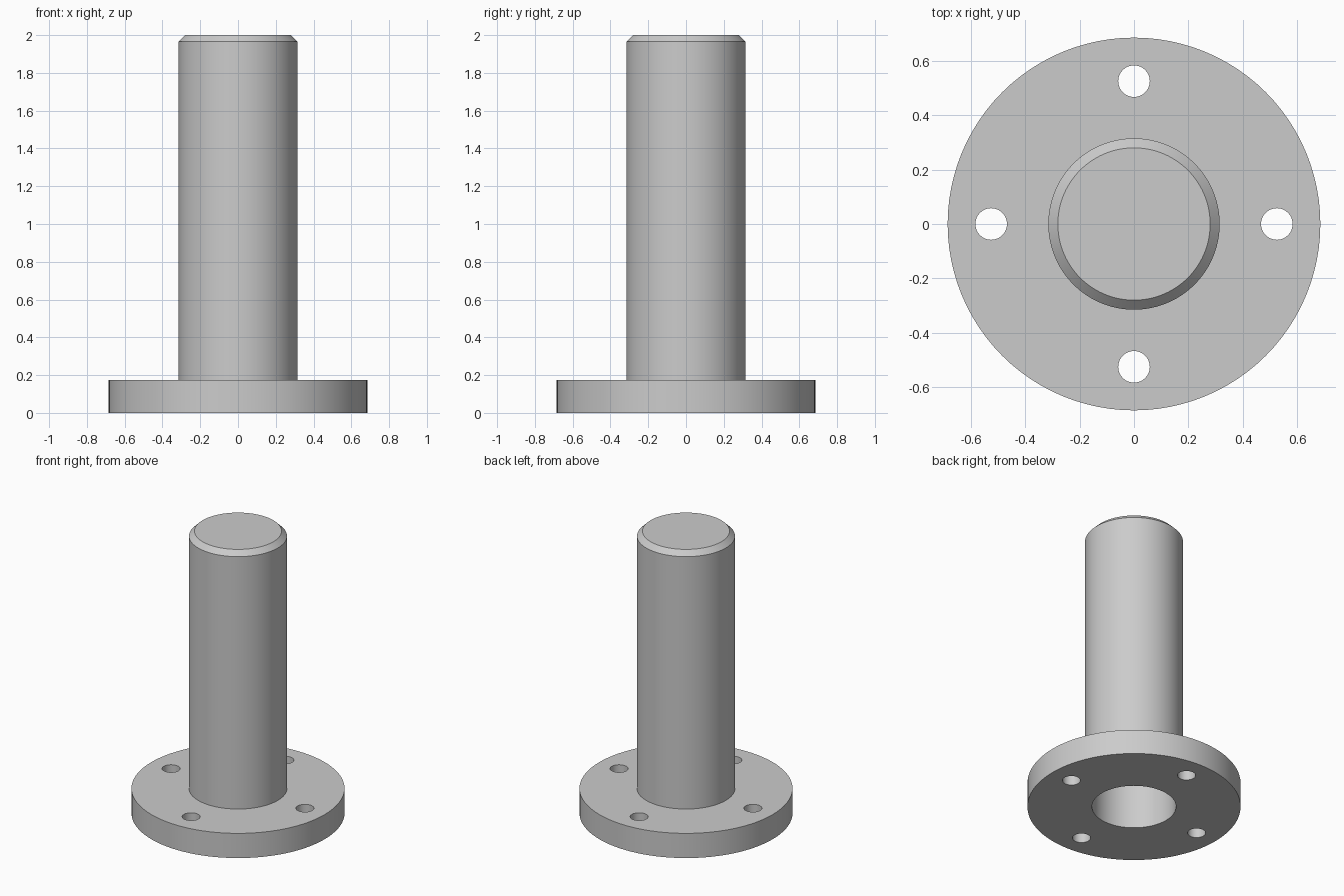
import bpy
import bmesh
from math import radians, tau
from mathutils import Matrix, Vector

SEGMENTS = 96

if "Cube" in bpy.data.objects:
    bpy.data.objects.remove(bpy.data.objects["Cube"], do_unlink=True)

# Plain steel grey
steel = bpy.data.materials.new("steel_grey")
steel.use_nodes = True
steel.diffuse_color = (0.6, 0.6, 0.6, 1)
steel.node_tree.nodes["Principled BSDF"].inputs["Base Color"].default_value = steel.diffuse_color


def add_object(name, bm):
    bmesh.ops.recalc_face_normals(bm, faces=bm.faces)
    mesh = bpy.data.meshes.new(name)
    bm.to_mesh(mesh)
    bm.free()
    mesh.materials.append(steel)
    obj = bpy.data.objects.new(name, mesh)
    bpy.context.collection.objects.link(obj)
    return obj


def lathe(name, profile):
    """Revolve (radius, height) points, flat discs closing the axis ends."""
    bm = bmesh.new()
    verts = [bm.verts.new((r, 0, z)) for r, z in profile]
    edges = [bm.edges.new(pair) for pair in zip(verts, verts[1:])]
    bmesh.ops.spin(bm, geom=verts + edges, cent=(0, 0, 0), axis=(0, 0, 1),
                   angle=tau, steps=SEGMENTS, use_merge=True)
    bmesh.ops.remove_doubles(bm, verts=bm.verts, dist=0.0001)
    # Close the post top and the blind end of the bore with single discs
    rims = [e for e in bm.edges if e.is_boundary]
    bmesh.ops.holes_fill(bm, edges=rims, sides=0)
    return add_object(name, bm)


# Post with chamfered top, round flange and blind bore from below
body = lathe("flanged_post", [
    (0.28, 2.0), (0.315, 1.965), (0.315, 0.175), (0.685, 0.175),
    (0.685, 0.0), (0.27, 0.0), (0.27, 1.9),
])

# Four bolt holes through the flange
bm = bmesh.new()
for i in range(4):
    centre = Matrix.Rotation(i * tau / 4, 3, "Z") @ Vector((0.525, 0, 0.09))
    bmesh.ops.create_cone(bm, cap_ends=True, segments=48, radius1=0.058,
                          radius2=0.058, depth=0.4,
                          matrix=Matrix.Translation(centre))
cutter = add_object("bolt_hole_cutter", bm)
cutter.hide_render = True

cut = body.modifiers.new("bolt_holes", "BOOLEAN")
cut.operation = "DIFFERENCE"
cut.solver = "EXACT"
cut.object = cutter
bpy.ops.object.select_all(action="DESELECT")
body.select_set(True)
bpy.context.view_layer.objects.active = body
bpy.ops.object.modifier_apply(modifier=cut.name)
bpy.data.objects.remove(cutter, do_unlink=True)

# Round walls smooth, rims sharp
bpy.ops.object.shade_smooth_by_angle(angle=radians(30))
